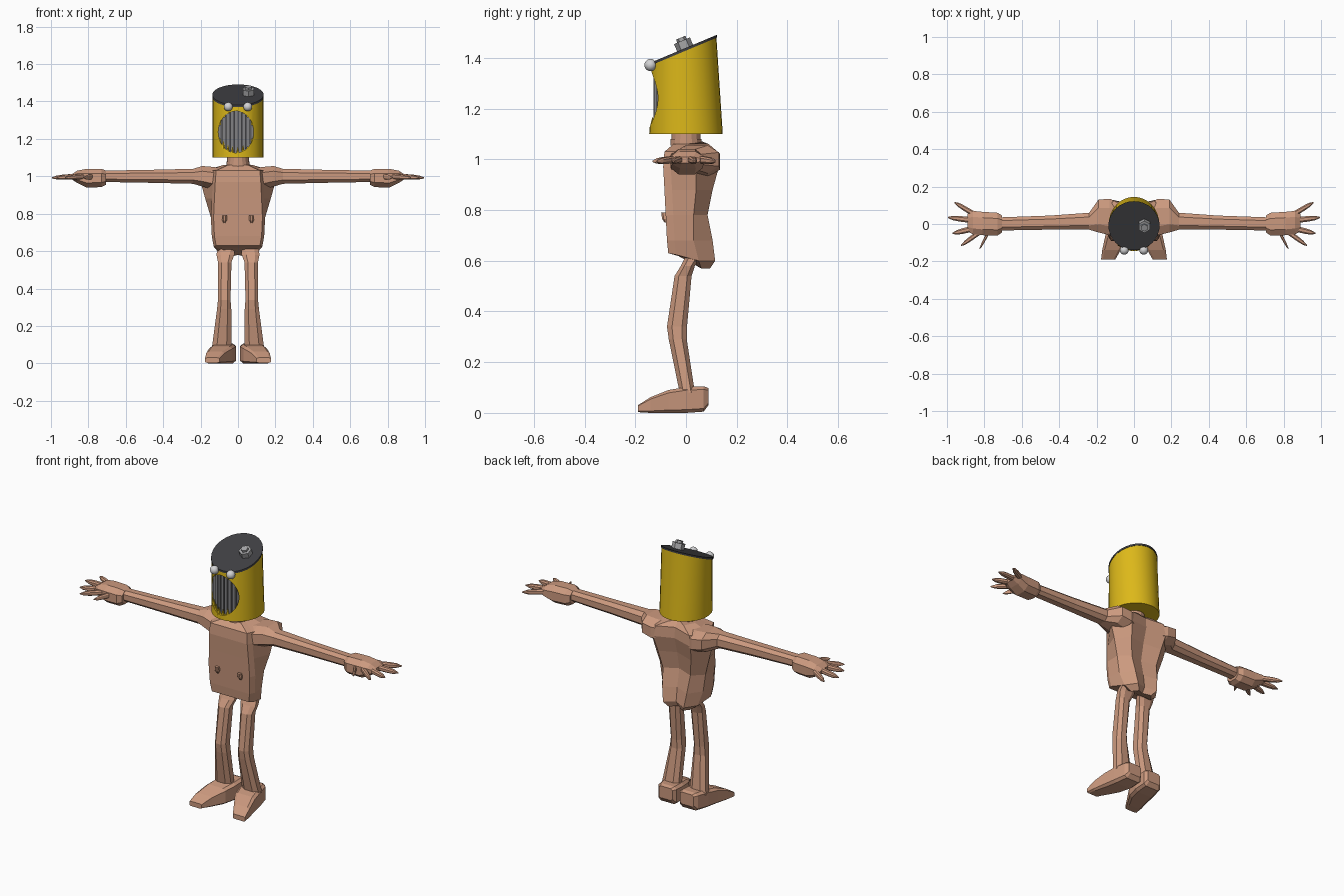
import bpy, bmesh, math
from mathutils import Matrix, Vector

cube = bpy.data.objects.get("Cube")
if cube:
    bpy.data.objects.remove(cube, do_unlink=True)


def material(name, rgb):
    m = bpy.data.materials.new(name)
    m.use_nodes = True
    m.diffuse_color = (*rgb, 1)
    m.node_tree.nodes["Principled BSDF"].inputs["Base Color"].default_value = (*rgb, 1)
    return m


SKIN = material("skin", (0.60, 0.32, 0.21))
YELLOW = material("yellow", (0.72, 0.48, 0.01))
BLACK = material("cap dark grey", (0.05, 0.05, 0.055))
GRILLE = material("grille grey", (0.22, 0.22, 0.23))
SLOT = material("slot grey", (0.10, 0.10, 0.11))
PALE = material("pale grey", (0.65, 0.65, 0.66))
METAL = material("metal grey", (0.38, 0.38, 0.39))


def finish(bm, name, mat, smooth=False):
    bmesh.ops.recalc_face_normals(bm, faces=bm.faces)
    mesh = bpy.data.meshes.new(name)
    bm.to_mesh(mesh)
    bm.free()
    mesh.materials.append(mat)
    ob = bpy.data.objects.new(name, mesh)
    bpy.context.collection.objects.link(ob)
    bpy.ops.object.select_all(action="DESELECT")
    bpy.context.view_layer.objects.active = ob
    ob.select_set(True)
    if smooth:
        bpy.ops.object.shade_smooth_by_angle(angle=math.radians(30))
    return ob


def loft(name, rings, mat, smooth=False):
    """Skin a closed tube through rings of equal point count."""
    bm = bmesh.new()
    loops = [[bm.verts.new(p) for p in r] for r in rings]
    n = len(loops[0])
    for a, b in zip(loops, loops[1:]):
        for i in range(n):
            j = (i + 1) % n
            bm.faces.new((a[i], a[j], b[j], b[i]))
    bm.faces.new(loops[0])
    bm.faces.new(loops[-1])
    return finish(bm, name, mat, smooth)


def limb(name, axis, sections, side=1, corner=0.5):
    """Chamfered box sections: position on axis, then low/high on the other two."""
    rings = []
    c = corner
    shape = [(1, c), (c, 1), (-c, 1), (-1, c), (-1, -c), (-c, -1), (c, -1), (1, -c)]
    for t, a0, a1, b0, b1 in sections:
        ring = []
        for u, v in shape:
            p = [(a0 + a1 + u * (a1 - a0)) / 2, (b0 + b1 + v * (b1 - b0)) / 2]
            p.insert(axis, t)
            ring.append((p[0] * side, p[1], p[2]))
        rings.append(ring)
    return loft(name, rings, SKIN)


def disc(r_x, r_y, cy, height, n=32):
    pts = []
    for i in range(n):
        a = math.tau * i / n
        y = cy + r_y * math.sin(a)
        pts.append((r_x * math.cos(a), y, height(y)))
    return pts


# Torso: height, front drop, front width, back width, front y, middle y, back y
torso = []
for z, zf, wf, wb, yf, ym, yb in [
        (0.57, 0.05, 0.09, 0.07, -0.03, 0.06, 0.095),
        (0.60, 0.03, 0.13, 0.11, -0.07, 0.05, 0.115),
        (0.68, 0, 0.14, 0.13, -0.075, 0.03, 0.105),
        (0.78, 0, 0.145, 0.145, -0.08, 0.03, 0.085),
        (0.88, 0, 0.14, 0.175, -0.085, 0.04, 0.105),
        (0.97, 0, 0.135, 0.20, -0.09, 0.04, 0.13),
        (1.03, 0, 0.13, 0.18, -0.085, 0.04, 0.125),
        (1.06, 0, 0.06, 0.08, -0.05, 0.03, 0.09)]:
    half = [(0, yf, z + zf), (wf * 0.9, yf, z + zf), (wf, yf + 0.03, z + zf * 0.8),
            (wb, ym, z), (wb * 0.6, yb, z), (0, yb - 0.025, z + 0.01)]
    torso.append(half + [(-x, y, h) for x, y, h in half[-2:0:-1]])
loft("torso", torso, SKIN)

# Neck with a narrow collar
for name, r, lo, hi in [("neck", 0.058, 1.02, 1.11), ("neck_ring", 0.062, 1.055, 1.08)]:
    loft(name, [disc(r, r, 0, lambda y, h=h: h, 16) for h in (lo, hi)], SKIN)

FINGERS = [((0.85, 0.05), (0.96, 0.115)), ((0.86, 0.02), (0.995, 0.035)),
           ((0.86, -0.025), (0.97, -0.05)), ((0.82, -0.04), (0.925, -0.115)),
           ((0.77, -0.03), (0.825, -0.13))]

for side, label in ((1, "left"), (-1, "right")):
    # Shoulder and arm
    limb(label + "_arm", 0, [
        (0.07, -0.06, 0.11, 0.93, 1.04), (0.13, -0.06, 0.135, 0.93, 1.05),
        (0.19, -0.045, 0.13, 0.945, 1.055), (0.24, -0.03, 0.06, 0.96, 1.04),
        (0.45, -0.03, 0.045, 0.965, 1.035), (0.73, -0.035, 0.035, 0.97, 1.03)], side)
    # Hand
    limb(label + "_hand", 0, [
        (0.705, -0.045, 0.045, 0.955, 1.03), (0.73, -0.062, 0.06, 0.942, 1.04),
        (0.81, -0.06, 0.065, 0.94, 1.04), (0.86, -0.055, 0.07, 0.965, 1.03),
        (0.89, -0.04, 0.055, 0.985, 1.01)], side)
    # Fingers
    for k, ((x0, y0), (x1, y1)) in enumerate(FINGERS):
        secs = []
        for t, w in ((0, 0.016), (0.55, 0.015), (0.8, 0.012), (1, 0.003)):
            x, y, z = x0 + (x1 - x0) * t, y0 + (y1 - y0) * t, 1.0 - 0.008 * t
            secs.append((x, y - w, y + w, z - w * 0.9, z + w * 0.9))
        limb(f"{label}_finger_{k + 1}", 0, secs, side)
    # Leg
    limb(label + "_leg", 2, [
        (0.62, 0.015, 0.11, 0.0, 0.06), (0.58, 0.02, 0.115, -0.02, 0.035),
        (0.54, 0.035, 0.107, -0.045, 0.022), (0.34, 0.04, 0.107, -0.075, 0.004),
        (0.29, 0.036, 0.112, -0.068, 0.003), (0.08, 0.035, 0.14, -0.025, 0.035)], side)
    # Foot, with the toe turned outward
    limb(label + "_foot", 1, [
        (0.088, 0.025, 0.11, 0.03, 0.098), (0.07, 0.012, 0.125, 0.005, 0.105),
        (0.0, 0.012, 0.142, 0, 0.102), (-0.07, 0.03, 0.155, 0, 0.09),
        (-0.14, 0.072, 0.17, 0, 0.062), (-0.19, 0.10, 0.176, 0.003, 0.03)],
        side, 0.75)
    # Small chest fold
    limb(label + "_chest_fold", 2, [
        (0.79, 0.06, 0.082, -0.098, -0.07), (0.765, 0.06, 0.085, -0.094, -0.07),
        (0.75, 0.068, 0.078, -0.084, -0.07)], side)
    # Eye
    bm = bmesh.new()
    bmesh.ops.create_uvsphere(bm, u_segments=16, v_segments=10, radius=0.024,
                              matrix=Matrix.Translation((0.052 * side, -0.14, 1.372)))
    finish(bm, label + "_eye", PALE, True)


# Slanted cylinder head
def slope(y, lift=0):
    return 1.43 + 0.42 * y + lift


head = loft("head", [disc(0.135, 0.145, 0, lambda y: 1.10),
                     disc(0.135, 0.128, -0.008, slope)], YELLOW, True)
loft("head_cap", [disc(0.137, 0.131, -0.009, lambda y, h=h: slope(y, h))
                  for h in (-0.001, 0.01)], BLACK)

# Mouth opening cut out of the head
MX, MZ, MW, MH = -0.011, 1.237, 0.095, 0.112


def oval(y, n=32):
    return [(MX + MW * math.cos(math.tau * i / n), y,
             MZ + MH * math.sin(math.tau * i / n)) for i in range(n)]


cutter = loft("mouth_cutter", [oval(-0.25), oval(-0.05)], YELLOW)
cutter.hide_render = True
mod = head.modifiers.new("mouth", "BOOLEAN")
mod.operation, mod.solver, mod.object = "DIFFERENCE", "EXACT", cutter
bpy.context.view_layer.objects.active = head
bpy.ops.object.modifier_apply(modifier=mod.name)
bpy.data.objects.remove(cutter, do_unlink=True)

# Upright bars following the curve of the face
COUNT = 17
for parity, name, mat in ((0, "grille_bars", GRILLE), (1, "grille_slots", SLOT)):
    bm = bmesh.new()
    for i in range(parity, COUNT, 2):
        u = (2 * i + 1) / COUNT - 1
        x, h = MX + MW * u, MH * math.sqrt(1 - u * u) * 2
        front = -0.128 * math.sqrt(1 - (x / 0.135) ** 2) + 0.008 * parity
        width = MW * 2 / COUNT * (0.7 if parity else 1.3)
        bmesh.ops.create_cube(bm, size=1, matrix=Matrix.Translation(
            (x, (front - 0.045) / 2, MZ)) @ Matrix.Diagonal(
            (width, abs(front + 0.045), h, 1)))
    finish(bm, name, mat)

# Pointed teeth along the lower lip
bm = bmesh.new()
for u in (-0.7, -0.45, -0.2, 0.1, 0.4):
    x = MX + MW * u
    z = MZ - MH * math.sqrt(1 - u * u) + 0.012
    y = -0.134 * math.sqrt(1 - (x / 0.135) ** 2)
    bmesh.ops.create_cone(bm, cap_ends=True, segments=6, radius1=0.011, radius2=0.001,
                          depth=0.04, matrix=Matrix.Translation((x, y, z)))
finish(bm, "teeth", YELLOW)

# Bolt on the cap, tilted with it
tilt = Matrix.Rotation(math.atan(0.42), 4, "X")
for name, r, depth, lift in (("bolt_head", 0.034, 0.034, 0.024), ("bolt_tip", 0.02, 0.016, 0.046)):
    bm = bmesh.new()
    place = Matrix.Translation(Vector((0.055, 0.0, slope(0)))) @ tilt
    bmesh.ops.create_cone(bm, cap_ends=True, segments=6, radius1=r, radius2=r, depth=depth,
                          matrix=place @ Matrix.Translation((0, 0, lift)))
    finish(bm, name, METAL)
